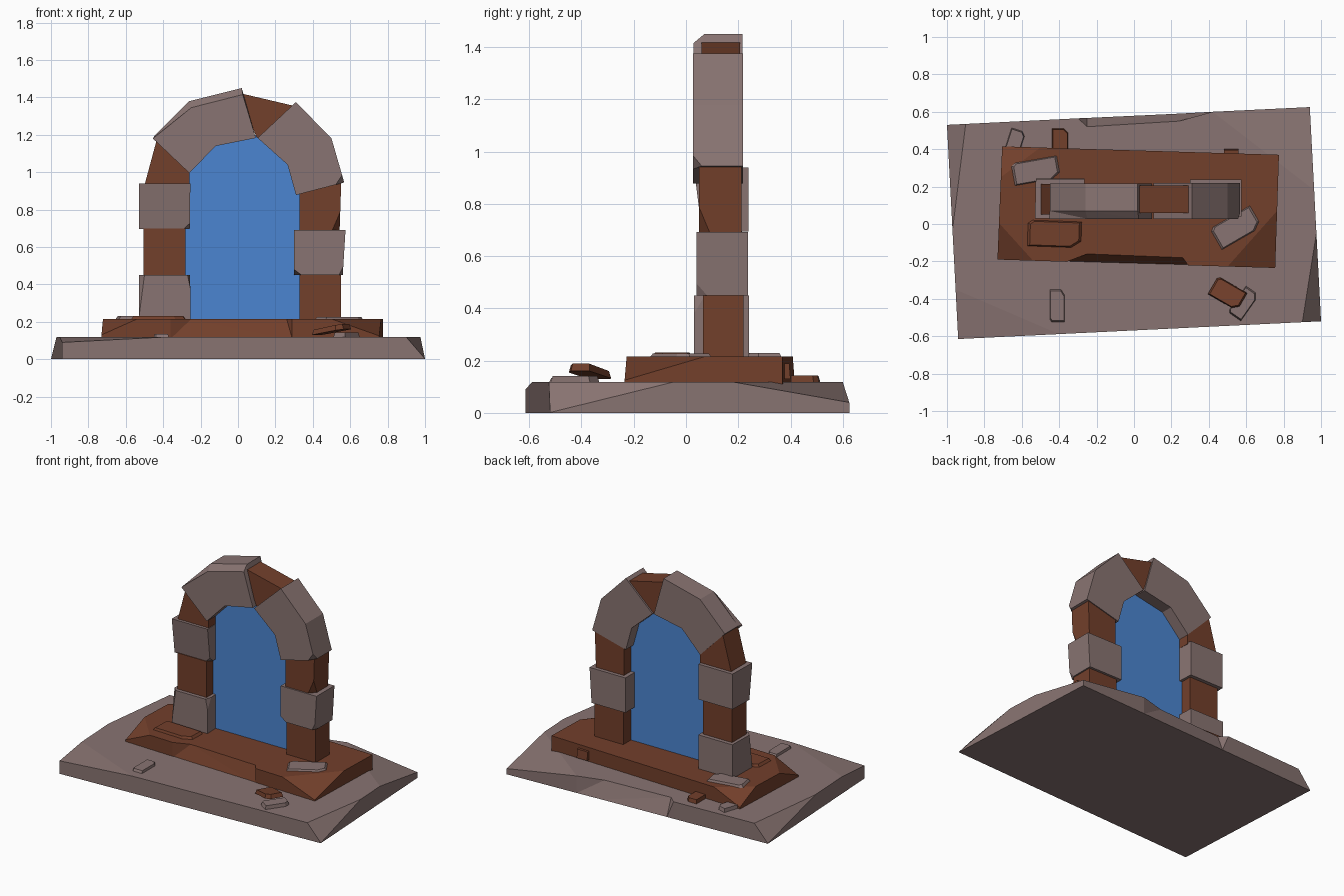
import bpy, bmesh, math
from mathutils import Vector


def material(name, rgb):
    m = bpy.data.materials.new(name)
    m.diffuse_color = (*rgb, 1)
    return m


GREY = material("grey stone", (0.25, 0.175, 0.168))
BROWN = material("brown stone", (0.17, 0.05, 0.024))
BLUE = material("portal blue", (0.07, 0.235, 0.64))


def loft(name, mat, loop_a, loop_b, chips=()):
    """Solid between two loops; each chip slices along a plane of 3 points."""
    bm = bmesh.new()
    a = [bm.verts.new(p) for p in loop_a]
    b = [bm.verts.new(p) for p in loop_b]
    n = len(a)
    bm.faces.new(a[::-1])
    bm.faces.new(b)
    for i in range(n):
        j = (i + 1) % n
        bm.faces.new((a[i], a[j], b[j], b[i]))
    bmesh.ops.recalc_face_normals(bm, faces=bm.faces[:])
    bmesh.ops.connect_verts_nonplanar(bm, angle_limit=0.01, faces=bm.faces[:])
    centre = sum((v.co for v in bm.verts), Vector()) / (2 * n)
    for chip in chips:
        p, q, r = (Vector(c) for c in chip)
        no = (q - p).cross(r - p).normalized()
        if no.dot(centre - p) > 0:
            no = -no
        cut = bmesh.ops.bisect_plane(
            bm, geom=bm.verts[:] + bm.edges[:] + bm.faces[:], dist=1e-5,
            plane_co=p, plane_no=no, clear_outer=True)
        edges = [e for e in bm.edges if e.is_boundary]
        if edges:
            bmesh.ops.holes_fill(bm, edges=edges, sides=0)
    bmesh.ops.recalc_face_normals(bm, faces=bm.faces[:])
    me = bpy.data.meshes.new(name)
    bm.to_mesh(me)
    bm.free()
    me.materials.append(mat)
    ob = bpy.data.objects.new(name, me)
    bpy.context.collection.objects.link(ob)
    return ob


def stone(name, mat, front, y0, y1, back=None, chips=()):
    """Arch stone: x-z outline run from y0 to y1."""
    back = back or front
    return loft(name, mat, [(x, y0, z) for x, z in front],
                [(x, y1, z) for x, z in back], chips)


def rect(x0, x1, z0, z1):
    return [(x0, z0), (x1, z0), (x1, z1), (x0, z1)]


def slab(name, mat, cx, cy, l, w, deg, z, h, tilt=0.0):
    """Loose flat stone with a clipped corner and bevelled top."""
    c, s = math.cos(math.radians(deg)), math.sin(math.radians(deg))
    shape = [(-.5, -.5), (.32, -.5), (.5, -.25), (.5, .5), (-.42, .5), (-.5, .38)]

    def ring(k, zz):
        return [(cx + k * (u * l * c - v * w * s), cy + k * (u * l * s + v * w * c),
                 zz + tilt * u * l) for u, v in shape]
    return loft(name, mat, ring(1, z), ring(0.9, z + h))


# Ground slab with a dented back edge and broken corners
base = [(-.94, -.615), (1, -.52), (.94, .625), (.42, .6), (.24, .59),
        (-.25, .567), (-.3, .565), (-1, .53)]
base_top = base[:4] + [(.24, .55), (-.25, .52)] + base[6:]
loft("ground_slab", GREY, [(x, y, 0) for x, y in base],
     [(x, y, .118) for x, y in base_top],
     [((.9, -.525, .118), (.975, -.05, .118), (.999, -.52, .003)),
      ((-.9, .535, .118), (-.97, -.03, .118), (-.999, .53, .003)),
      ((.42, .6, .118), (.965, .18, .118), (.94, .625, .04)),
      ((-.4, -.589, .118), (-.955, -.35, .118), (-.94, -.615, .09))])

# Plinth with a dented front edge
plinth = [(-.73, -.19), (-.36, -.202), (-.25, -.206), (.26, -.22), (.29, -.221),
          (.755, -.235), (.775, .37), (-.705, .415)]
plinth_top = plinth[:2] + [(-.25, -.16), (.26, -.18)] + plinth[4:]
loft("plinth", BROWN, [(x, y, .11) for x, y in plinth],
     [(x, y, .215) for x, y in plinth_top],
     [((.5, -.228, .215), (.765, .07, .215), (.755, -.235, .125)),
      ((-.54, -.196, .215), (-.717, 0, .215), (-.73, -.19, .13)),
      ((-.5, .41, .215), (-.712, .25, .215), (-.705, .415, .13))])
loft("plinth_lug", BROWN,
     [(.48, .3, .13), (.56, .3, .13), (.56, .4, .13), (.48, .4, .13)],
     [(.48, .3, .19), (.56, .3, .19), (.56, .395, .19), (.48, .395, .19)])

# Left pillar
stone("left_foot_block", GREY, rect(-.53, -.255, .21, .45), .03, .242,
      rect(-.525, -.265, .21, .45),
      [((-.27, .03, .45), (-.255, .03, .38), (-.255, .08, .45)),
       ((-.53, .06, .45), (-.5, .03, .45), (-.53, .03, .22))])
stone("left_lower_shaft", BROWN, rect(-.505, -.28, .44, .70), .055, .215)
stone("left_band_block", GREY, rect(-.53, -.255, .695, .94), .03, .24,
      rect(-.525, -.265, .695, .94),
      [((-.32, .03, .695), (-.255, .03, .75), (-.255, .1, .695)),
       ((-.255, .03, .94), (-.255, .06, .7), (-.29, .03, .94))])
stone("left_springer", BROWN, [(-.5, .93), (-.26, .93), (-.26, 1.01), (-.25, 1.05),
                               (-.43, 1.19)], .05, .215)

# Right pillar
stone("right_lower_shaft", BROWN, rect(.328, .55, .21, .46), .065, .22)
stone("right_band_block", GREY, rect(.30, .575, .45, .692), .04, .237, None,
      [((.30, .04, .48), (.34, .04, .45), (.30, .1, .45)),
       ((.575, .04, .52), (.54, .04, .45), (.575, .11, .45)),
       ((.575, .237, .692), (.575, .215, .692), (.56, .237, .45))])
stone("right_springer", BROWN, [(.328, .68), (.543, .68), (.552, .95), (.328, .89)],
      .05, .212, None, [((.552, .05, .80), (.552, .1, .69), (.5, .05, .68))])

# Arch ring
stone("left_arch_stone", GREY,
      [(-.455, 1.18), (-.26, .995), (-.12, 1.14), (.095, 1.183), (.025, 1.415),
       (-.25, 1.345)], .028, .07,
      [(-.45, 1.19), (-.26, .995), (-.12, 1.14), (.095, 1.183), (.02, 1.45),
       (-.26, 1.38)])
stone("left_arch_stone_rear", GREY,
      [(-.45, 1.19), (-.26, .995), (-.12, 1.14), (.095, 1.183), (.02, 1.45),
       (-.26, 1.38)], .07, .217)
stone("keystone", BROWN, [(.0, 1.425), (.1, 1.185), (.15, 1.175), (.31, 1.352)],
      .06, .207)
stone("right_arch_stone", GREY,
      [(.31, 1.375), (.105, 1.183), (.265, 1.04), (.31, .878), (.568, .945),
       (.50, 1.18)], .027, .218, None,
      [((.568, .028, 1.0), (.568, .06, .945), (.52, .027, .93))])

# Portal panel
stone("portal_panel", BLUE,
      [(-.3, .2), (.345, .2), (.345, .9), (.29, 1.05), (.12, 1.2), (.08, 1.2),
       (-.13, 1.16), (-.28, 1.0)], .125, .135)

# Loose slabs on the plinth and rubble on the ground
for args in [
    ("plinth_slab_front", BROWN, -.425, -.053, .29, .14, -2, .213, .018),
    ("plinth_slab_right", GREY, .545, -.02, .25, .13, 30, .213, .014),
    ("plinth_slab_back", GREY, -.525, .285, .25, .12, 10, .213, .017),
    ("rubble_back_left", GREY, -.635, .445, .12, .08, 72, .116, .026),
    ("rubble_back", BROWN, -.395, .45, .12, .085, 90, .116, .028),
    ("rubble_front_left", GREY, -.41, -.437, .175, .08, 90, .116, .018),
    ("rubble_front_right", GREY, .585, -.425, .17, .085, 55, .116, .026),
    ("rubble_tilted", BROWN, .5, -.372, .18, .11, -30, .145, .028, .17),
]:
    slab(*args)
